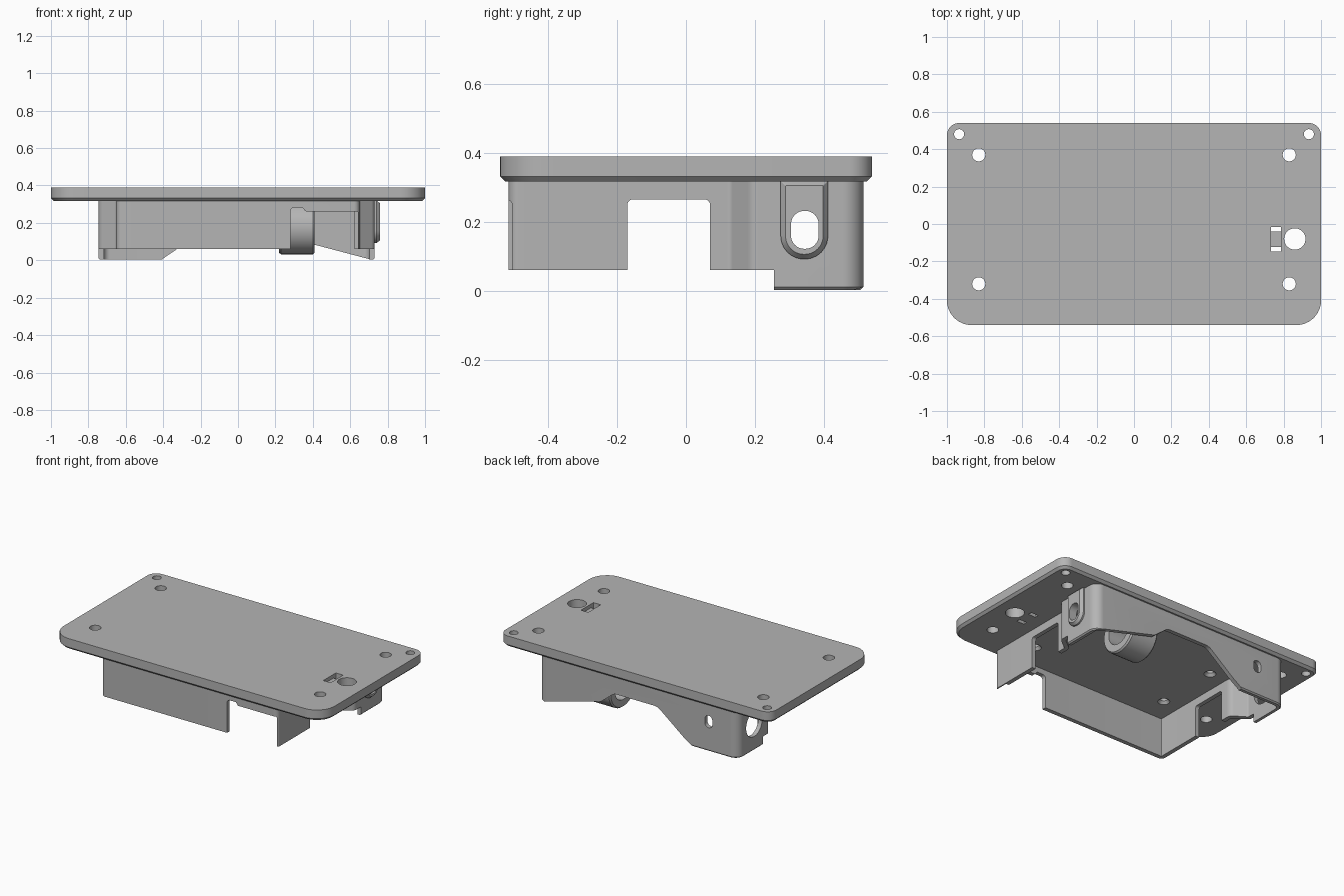
import bpy, bmesh, math
from mathutils import Vector

cube = bpy.data.objects.get("Cube")
if cube:
    bpy.data.objects.remove(cube, do_unlink=True)

grey = bpy.data.materials.new("plain_grey")
grey.use_nodes = True
COLOUR = (0.46, 0.46, 0.46, 1)
grey.diffuse_color = COLOUR
grey.node_tree.nodes["Principled BSDF"].inputs["Base Color"].default_value = COLOUR


def outline(corners, inset=0.0, steps=8):
    """Counter-clockwise polygon (u, v, radius) with rounded corners."""
    n = len(corners)
    pos = [Vector(c[:2]) for c in corners]
    moved, radii = [], []
    for i, p in enumerate(pos):
        d1 = (p - pos[i - 1]).normalized()
        d2 = (pos[(i + 1) % n] - p).normalized()
        n1, n2 = Vector((-d1.y, d1.x)), Vector((-d2.y, d2.x))
        moved.append(p + (n1 + n2) * inset / (1 + n1.dot(n2)))
        turn = 1 if d1.x * d2.y - d1.y * d2.x > 0 else -1
        radii.append(max(corners[i][2] - turn * inset, 0.003))
    result = []
    for i, p in enumerate(moved):
        a = (moved[i - 1] - p).normalized()
        b = (moved[(i + 1) % n] - p).normalized()
        half, r = a.angle(b) / 2, radii[i]
        centre = p + (a + b).normalized() * r / math.sin(half)
        start, end = p + a * r / math.tan(half), p + b * r / math.tan(half)
        for k in range(steps + 1):
            v = (start - centre).lerp(end - centre, k / steps)
            result.append(centre + v.normalized() * r)
    return result


def circle(u, v, r, n=40):
    return [Vector((u + r * math.cos(math.tau * k / n), v + r * math.sin(math.tau * k / n)))
            for k in range(n)]


def rect(u0, u1, v0, v1, r=0.003):
    return [(u0, v0, r), (u1, v0, r), (u1, v1, r), (u0, v1, r)]


def loft(name, axis, *layers):
    """Solid through layers of (position along axis, 2D points)."""
    bm = bmesh.new()
    place = {"x": lambda u, v, w: (w, u, v),
             "y": lambda u, v, w: (u, w, v),
             "z": lambda u, v, w: (u, v, w)}[axis]
    rings = [[bm.verts.new(place(p.x, p.y, w)) for p in pts] for w, pts in layers]
    for low, high in zip(rings, rings[1:]):
        for i in range(len(low)):
            bm.faces.new((low[i - 1], low[i], high[i], high[i - 1]))
    bm.faces.new(rings[0])
    bm.faces.new(rings[-1])
    bmesh.ops.recalc_face_normals(bm, faces=bm.faces)
    mesh = bpy.data.meshes.new(name)
    bm.to_mesh(mesh)
    bm.free()
    mesh.materials.append(grey)
    obj = bpy.data.objects.new(name, mesh)
    bpy.context.collection.objects.link(obj)
    return obj


def cut(obj, axis, *layers):
    cutter = loft("cutter", axis, *layers)
    cutter.hide_render = True
    bpy.context.view_layer.objects.active = obj
    mod = obj.modifiers.new("cut", "BOOLEAN")
    mod.operation, mod.solver, mod.object = "DIFFERENCE", "EXACT", cutter
    bpy.ops.object.modifier_apply(modifier=mod.name)
    bpy.data.objects.remove(cutter, do_unlink=True)


def drill(obj, axis, start, end, pts):
    cut(obj, axis, (start, pts), (end, pts))


# Cover plate with a chamfered lower rim
shape = [(-1, -0.54, 0.13), (1, -0.54, 0.13), (1, 0.54, 0.065), (-1, 0.54, 0.065)]
plate = loft("cover_plate", "z", (0.317, outline(shape, 0.015)),
             (0.332, outline(shape)), (0.39, outline(shape)))

# Mounting holes, cable hole and underside screw recesses
for side in (-1, 1):
    for x, y, r in ((0.935, 0.48, 0.027), (0.83, 0.37, 0.035), (0.83, -0.32, 0.035)):
        drill(plate, "z", 0.2, 0.5, circle(side * x, y, r))
    for y in (-0.32, 0.11):
        cut(plate, "z", (0.31, circle(side * 0.5, y, 0.042)),
            (0.335, circle(side * 0.5, y, 0.022)), (0.365, circle(side * 0.5, y, 0.022)))
drill(plate, "z", 0.2, 0.5, circle(0.86, -0.08, 0.057))

# Strap anchor: shallow recess with a slot at each end
drill(plate, "z", 0.365, 0.5, outline(rect(0.733, 0.787, -0.148, -0.016)))
for y in (-0.148, -0.041):
    drill(plate, "z", 0.2, 0.5, outline(rect(0.733, 0.787, y, y + 0.025)))

# Thin housing wall with a wider rear section
foot = [(-0.65, -0.515, 0.03), (0.65, -0.515, 0.03), (0.65, 0.13, 0.02),
        (0.73, 0.19, 0.04), (0.73, 0.515, 0.06), (-0.745, 0.515, 0.06),
        (-0.745, 0.19, 0.04), (-0.65, 0.13, 0.02)]
wall = loft("housing_wall", "z", (0.003, outline(foot, 0.008)), (0.011, outline(foot)),
            (0.325, outline(foot)))
drill(wall, "z", -0.1, 0.5, outline(foot, 0.028))

# Raised lower edge in front, wide side openings and front gap
drill(wall, "z", -0.2, 0.06, outline(rect(-0.9, 0.9, -0.8, 0.255)))
drill(wall, "x", -1, 1, outline(rect(-0.17, 0.07, -0.1, 0.265, 0.015)))
gap = [(0.28, -0.1, 0.003), (0.642, -0.1, 0.003), (0.642, 0.262, 0.01),
       (0.36, 0.262, 0.01), (0.345, 0.282, 0.01), (0.28, 0.282, 0.02)]
drill(wall, "y", -0.7, -0.42, outline(gap))

# Arched lower edge of the rear wall
arch = [(-0.41, -0.1, 0.003), (0.71, -0.1, 0.003), (0.71, 0.004, 0.003),
        (0.27, 0.12, 0.04), (0.17, 0.2, 0.05), (-0.15, 0.2, 0.08),
        (-0.34, 0.05, 0.08), (-0.41, 0.003, 0.03)]
drill(wall, "y", 0.46, 0.7, outline(arch))

# Round port on one side and a small slot in the rear
drill(wall, "x", -0.9, -0.6, circle(0.345, 0.18, 0.085))
drill(wall, "y", 0.4, 0.7, outline(rect(-0.555, -0.5, 0.16, 0.24, 0.026)))

# Raised surround with an upright slot on the other side
surround = rect(0.275, 0.412, 0.092, 0.32)
surround = [(u, v, 0.067 if v < 0.2 else 0.003) for u, v, r in surround]
boss = loft("slot_surround", "x", (0.715, outline(surround)), (0.74, outline(surround)),
            (0.758, outline(surround, 0.014)))
slot = outline(rect(0.305, 0.385, 0.122, 0.232, 0.038))
for part in (wall, boss):
    drill(part, "x", 0.6, 0.9, slot)

# Inner collar lined up with the side ports
collar = loft("inner_collar", "x", (0.22, circle(0.345, 0.175, 0.135)),
              (0.23, circle(0.345, 0.175, 0.143)), (0.4, circle(0.345, 0.175, 0.143)),
              (0.41, circle(0.345, 0.175, 0.135)))
drill(collar, "x", 0, 0.6, circle(0.345, 0.175, 0.09))

# Smooth the curved faces and keep hard edges crisp
for obj in bpy.context.view_layer.objects:
    obj.select_set(obj in (plate, wall, boss, collar))
bpy.context.view_layer.objects.active = plate
bpy.ops.object.shade_smooth_by_angle(angle=math.radians(30))
